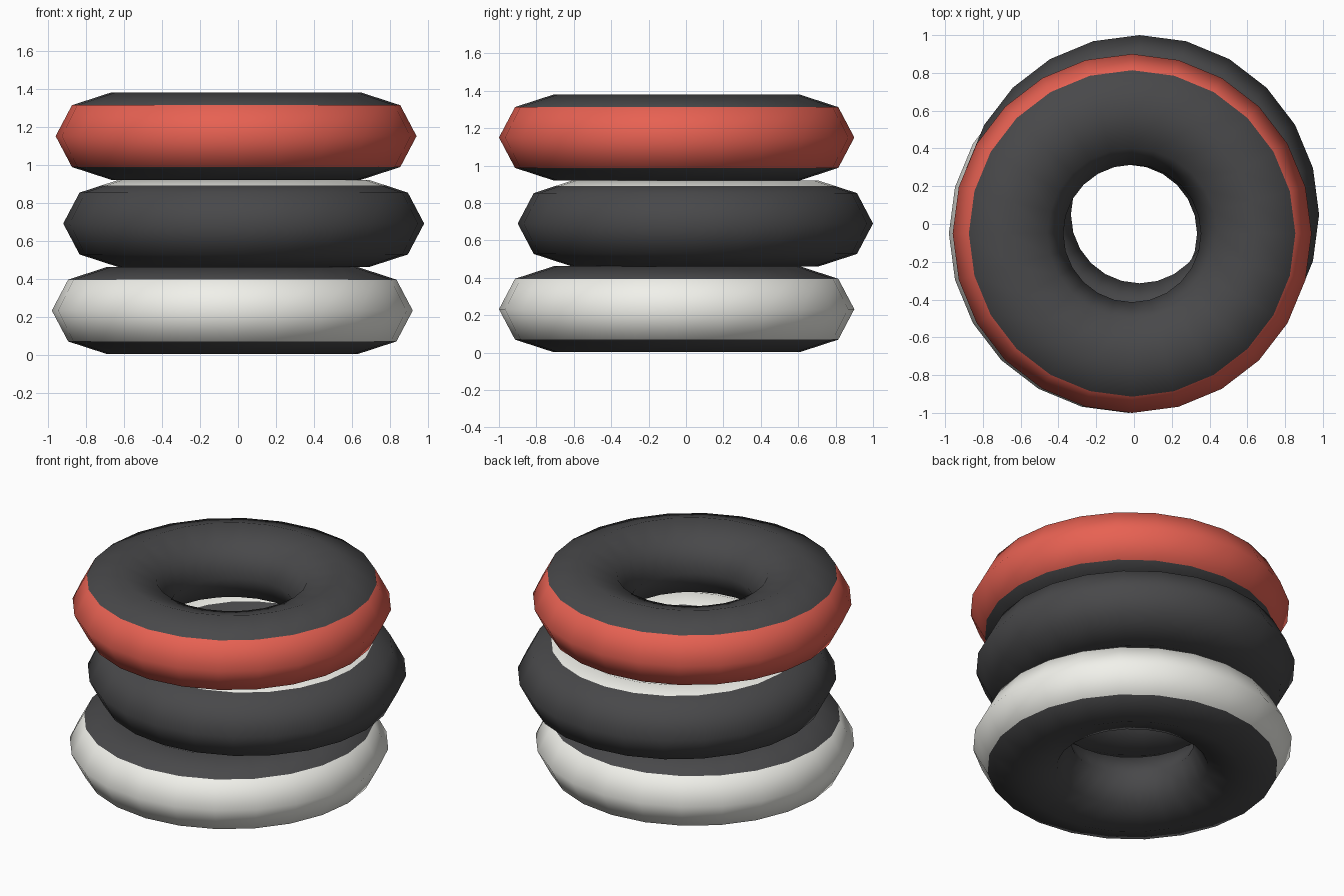
import bpy, math

if "Cube" in bpy.data.objects:
    bpy.data.objects.remove(bpy.data.objects["Cube"])

SEGMENTS = 24
RING, WIDTH, HALF_HEIGHT = 0.657, 0.293, 0.23


def material(name, rgb):
    m = bpy.data.materials.new(name)
    m.diffuse_color = (*rgb, 1)
    m.use_nodes = True
    m.node_tree.nodes["Principled BSDF"].inputs["Base Color"].default_value = m.diffuse_color
    return m


rubber = material("dark_rubber", (0.065, 0.065, 0.068))
red = material("red_paint", (0.80, 0.12, 0.085))
white = material("white_paint", (0.88, 0.88, 0.83))


def octagon_profile():
    return [(RING + WIDTH * math.cos(i * math.pi / 4),
             HALF_HEIGHT * math.sin(i * math.pi / 4)) for i in range(8)]


def make_tire(name, centre, profile, paint, painted):
    """Revolve a closed profile; 'painted' lists the profile edges in the band colour."""
    n = len(profile)
    verts, faces, slots = [], [], []
    for s in range(SEGMENTS):
        a = 2 * math.pi * s / SEGMENTS
        verts += [(r * math.cos(a), r * math.sin(a), z) for r, z in profile]
        t = (s + 1) % SEGMENTS
        for i in range(n):
            j = (i + 1) % n
            faces.append((s * n + i, t * n + i, t * n + j, s * n + j))
            slots.append(1 if i in painted else 0)
    mesh = bpy.data.meshes.new(name)
    mesh.from_pydata(verts, [], faces)
    mesh.materials.append(rubber)
    mesh.materials.append(paint)
    for poly, slot in zip(mesh.polygons, slots):
        poly.material_index = slot
        poly.use_smooth = True
    obj = bpy.data.objects.new(name, mesh)
    obj.location = centre
    bpy.context.collection.objects.link(obj)


# bottom and top tires: painted tread band
make_tire("bottom_tire", (-0.03, -0.05, 0.232), octagon_profile(), white, {0, 7})
make_tire("top_tire", (-0.01, -0.05, 1.15), octagon_profile(), red, {0, 7})

# middle tire: dark tread, white ring on the upper sidewall
side = octagon_profile()
side.insert(3, (0.55, 0.195))
side.insert(2, (0.75, 0.20))
make_tire("middle_tire", (0.03, 0.05, 0.69), side, white, {2, 3})
